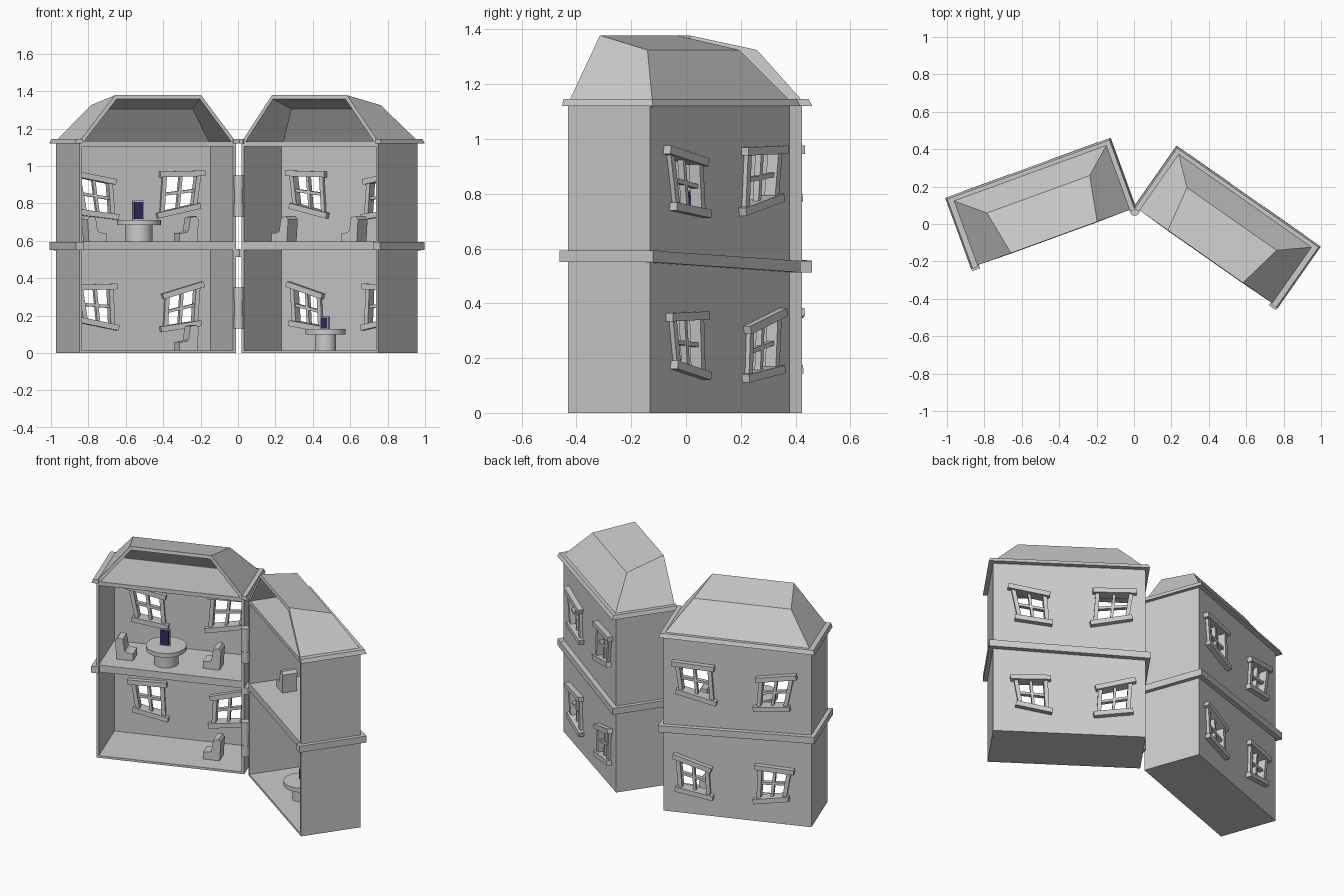
import bpy, bmesh
from math import cos, sin, pi, radians
from mathutils import Vector

if "Cube" in bpy.data.objects:
    bpy.data.objects.remove(bpy.data.objects["Cube"])

L, D, T = 0.89, 0.366, 0.015          # half-house length, depth, wall thickness

blue = bpy.data.materials.new("dark_blue")
blue.diffuse_color = (0.03, 0.02, 0.12, 1)
blue.use_nodes = True
blue.node_tree.nodes["Principled BSDF"].inputs["Base Color"].default_value = blue.diffuse_color


def frame(ox, oy, deg, side):
    """Maps house coords (u out from hinge, v to the back, z up) to the world."""
    c, s = cos(radians(deg)), sin(radians(deg))
    return lambda u, v, z: Vector((ox + side * (c * u + s * v), oy - s * u + c * v, z))


def finish(name, bm, mat=None):
    bmesh.ops.recalc_face_normals(bm, faces=bm.faces)
    me = bpy.data.meshes.new(name)
    bm.to_mesh(me)
    bm.free()
    ob = bpy.data.objects.new(name, me)
    bpy.context.collection.objects.link(ob)
    if mat:
        me.materials.append(mat)
    return ob


def solid(name, P, parts, mat=None):
    """Each part is a pair of matching rings joined into a closed prism."""
    bm = bmesh.new()
    for a, b in parts:
        va = [bm.verts.new(P(*p)) for p in a]
        vb = [bm.verts.new(P(*p)) for p in b]
        n = len(va)
        bm.faces.new(va)
        bm.faces.new(vb[::-1])
        for i in range(n):
            j = (i + 1) % n
            bm.faces.new((va[i], vb[i], vb[j], va[j]))
    return finish(name, bm, mat)


def prism(pts, v0, v1):
    return [(u, v0, z) for u, z in pts], [(u, v1, z) for u, z in pts]


def box(u0, u1, v0, v1, z0, z1):
    return prism([(u0, z0), (u1, z0), (u1, z1), (u0, z1)], v0, v1)


def bar(p, q, w, v0, v1, extra=0.0):
    """Slanted board from p to q in the wall plane."""
    p, q = Vector(p), Vector(q)
    d = (q - p).normalized()
    p, q = p - d * extra, q + d * extra
    n = Vector((-d.y, d.x)) * w / 2
    return prism([p - n, q - n, q + n, p + n], v0, v1)


def disc(u, v, z0, z1, r0, r1, n=32):
    ring = lambda r, z: [(u + r * cos(2 * pi * i / n), v + r * sin(2 * pi * i / n), z) for i in range(n)]
    return ring(r0, z0), ring(r1, z1)


def smooth(ob):
    bpy.ops.object.select_all(action='DESELECT')
    ob.select_set(True)
    bpy.context.view_layer.objects.active = ob
    bpy.ops.object.shade_smooth_by_angle()


# crooked window openings: outer-bottom, inner-bottom, inner-top, outer-top
WINDOWS = [
    [(.735, .75), (.575, .73), (.59, .92), (.775, .955)],
    [(.295, .74), (.11, .78), (.085, .96), (.28, .955)],
    [(.73, .17), (.575, .14), (.585, .355), (.76, .35)],
    [(.275, .13), (.105, .155), (.09, .36), (.265, .31)],
]


def window(name, P, q):
    ob, ib, it, ot = [Vector(p) for p in q]
    m = lambda a, b: (a + b) / 2
    v0, v1 = D - .03, D + .018
    solid(name, P, [
        bar(ob, ib, .03, v0 - .012, v1 + .014, .03),
        bar(ot, it, .03, v0 - .012, v1 + .014, .03),
        bar(ob, ot, .024, v0, v1),
        bar(ib, it, .024, v0, v1),
        bar(m(ob, ib), m(ot, it), .016, v0 + .01, v1 - .012),
        bar(m(ob, ot), m(ib, it), .016, v0 + .01, v1 - .012)])


def house(tag, P):
    # shell
    back = solid(tag + "_back_wall", P, [box(0, L, D - T, D, 0, 1.13)])
    cut = solid(tag + "_window_cutter", P, [prism(q, D - .1, D + .1) for q in WINDOWS])
    cut.hide_render = True
    cut.hide_set(True)
    mod = back.modifiers.new("windows", 'BOOLEAN')
    mod.object = cut
    mod.solver = 'EXACT'
    solid(tag + "_side_walls", P, [box(0, T, 0, D - T, 0, 1.13), box(L - T, L, 0, D - T, 0, 1.13)])
    solid(tag + "_ground_floor", P, [box(T, L - T, 0, D - T, 0, .014)])
    solid(tag + "_upper_floor", P, [box(T, L - T, 0, D - T, .55, .595)])
    solid(tag + "_attic_floor", P, [box(T, L - T, 0, D - T, 1.105, 1.13)])
    for i, q in enumerate(WINDOWS):
        window(f"{tag}_window_{i}", P, q)

    # floor band, sloping along the back
    a, b = -.025, .915
    solid(tag + "_floor_band", P, [
        box(L - .02, b, -.02, D + .03, .55, .592),
        prism([(a, .513), (b, .55), (b, .592), (a, .555)], D - .002, D + .03),
        box(a, .005, .0, D + .03, .513, .555)])

    # eave trim, narrower at its top
    def trim(u0, u1, v0, v1, iu0, iu1, iv1):
        return ([(u0, v0, 1.12), (u1, v0, 1.12), (u1, v1, 1.12), (u0, v1, 1.12)],
                [(iu0, v0, 1.145), (iu1, v0, 1.145), (iu1, iv1, 1.145), (iu0, iv1, 1.145)])
    e = D + .031
    solid(tag + "_eave_trim", P, [
        trim(-.022, T, -.008, e, -.014, T, e - .01),
        trim(L - T, L + .027, -.008, e, L - T, L + .018, e - .01),
        trim(-.022, L + .027, D - T, e, -.014, L + .018, e - .01)])

    # mansard roof shell, open at the front
    bm = bmesh.new()
    f = [bm.verts.new(P(*p)) for p in
         [(0, 0, 1.13), (.197, 0, 1.378), (.687, 0, 1.378), (L, 0, 1.13),
          (0, .376, 1.13), (.15, .245, 1.325), (.735, .245, 1.325), (L, .376, 1.13)]]
    for ids in [(0, 4, 5, 1), (1, 5, 6, 2), (2, 6, 7, 3), (4, 7, 6, 5)]:
        bm.faces.new([f[i] for i in ids])
    roof = finish(tag + "_roof", bm)
    bm = bmesh.new()
    bm.from_mesh(roof.data)
    bm.faces.ensure_lookup_table()
    if bm.faces[1].normal.z < 0:
        bmesh.ops.reverse_faces(bm, faces=bm.faces)
    bm.to_mesh(roof.data)
    bm.free()
    sol = roof.modifiers.new("thickness", 'SOLIDIFY')
    sol.thickness = .02
    sol.offset = -1
    sol.use_even_offset = True


def chair(name, P, u, v, z, s):
    """s = +1 puts the backrest on the outer side."""
    prof = [(-.05, 0), (.05, 0), (.058, .12), (.045, .137), (.012, .132), (0, .058), (-.012, .05), (-.05, .046)]
    solid(name, P, [prism([(u + s * x, z + h) for x, h in prof], v - .045, v + .045)])


def table(name, P, u, v, z, r, h, leg):
    smooth(solid(name, P, [disc(u, v, z, z + h - .027, leg, leg), disc(u, v, z + h - .027, z + h, r, r)]))


def picture(name, P, u, v, z, w, h):
    solid(name + "_frame", P, [box(u - w, u + w, v, v + .015, z, z + h)])
    b = .006
    solid(name + "_panel", P, [box(u - w + b, u + w - b, v - .004, v + .005, z + b, z + h - b)], blue)


left = frame(-.012, .08, 20, -1)
right = frame(.02, .08, 35, 1)
house("left", left)
house("right", right)

# furniture
table("upper_table", left, .504, .13, .593, .118, .117, .072)
picture("upper_picture", left, .51, .12, .709, .03, .105)
chair("upper_chair_outer", left, .747, .15, .594, 1)
chair("upper_chair_inner", left, .228, .157, .594, -1)
chair("lower_chair", left, .228, .157, .012, -1)
chair("right_chair_inner", right, .15, .18, .594, 1)
chair("right_chair_outer", right, .606, .18, .594, 1)
table("lower_table", right, .424, .175, .012, .108, .115, .057)
picture("lower_picture", right, .42, .17, .126, .025, .07)

# hinge barrels between the halves
world = lambda x, y, z: Vector((x, y, z))
for name, z in (("lower_hinge", .13), ("upper_hinge", .73)):
    smooth(solid(name, world, [
        disc(.004, .07, z, z + .07, .026, .026, 16),
        disc(.004, .07, z + .07, z + .15, .022, .022, 16),
        disc(.004, .07, z + .15, z + .22, .026, .026, 16)]))
